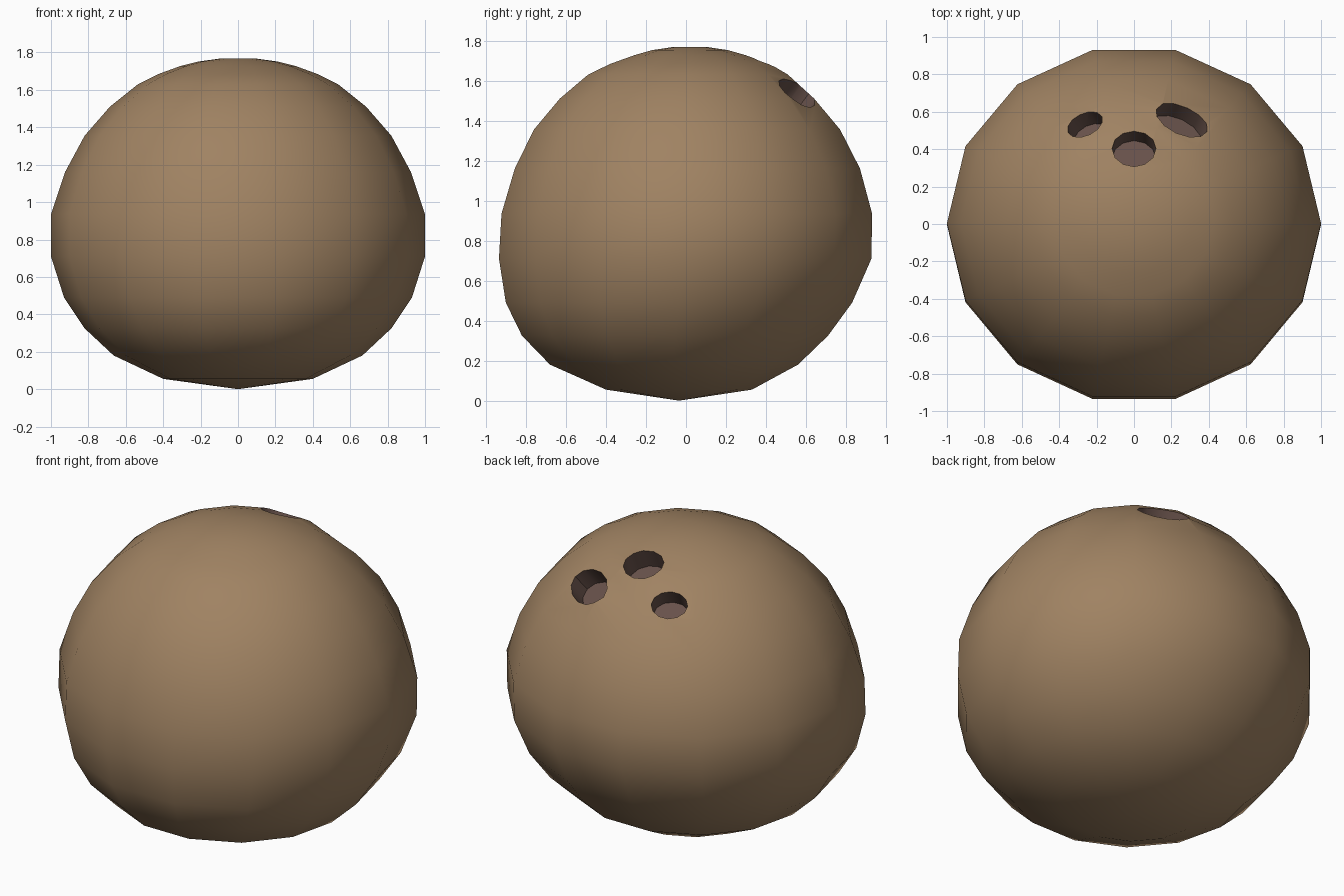
import bpy, bmesh
from math import cos, sin, pi, radians
from mathutils import Vector, Matrix
from mathutils.bvhtree import BVHTree

if "Cube" in bpy.data.objects:
    bpy.data.objects.remove(bpy.data.objects["Cube"])

SIDES = 14
# profile rings: radius in x, radius in y, y centre, height
RINGS = [
    (0.400, 0.374, -0.035, 0.055), (0.665, 0.636, -0.060, 0.180),
    (0.820, 0.785, -0.055, 0.325), (0.930, 0.888, -0.035, 0.490),
    (1.000, 0.955, -0.004, 0.710), (1.000, 0.950, 0.004, 0.935),
    (0.925, 0.885, 0.007, 1.160), (0.820, 0.785, 0.005, 1.355),
    (0.685, 0.652, 0.005, 1.510), (0.535, 0.512, 0.010, 1.630),
    (0.430, 0.410, 0.020, 1.683), (0.310, 0.285, 0.020, 1.727),
    (0.210, 0.195, 0.020, 1.752), (0.085, 0.080, 0.020, 1.769),
]


def material(name, rgb):
    m = bpy.data.materials.new(name)
    m.diffuse_color = (*rgb, 1)
    m.use_nodes = True
    m.node_tree.nodes["Principled BSDF"].inputs["Base Color"].default_value = m.diffuse_color
    return m


brown = material("ball_brown", (0.35, 0.225, 0.123))
dark = material("hole_dark_brown", (0.135, 0.082, 0.068))

# ball body: lofted rings with a pointed bottom and a small flat top
bm = bmesh.new()
loops = [[bm.verts.new((rx * cos(2 * pi * i / SIDES),
                        cy + ry * sin(2 * pi * i / SIDES), z))
          for i in range(SIDES)] for rx, ry, cy, z in RINGS]
tip = bm.verts.new((0, -0.035, 0))
for i in range(SIDES):
    j = (i + 1) % SIDES
    bm.faces.new((tip, loops[0][j], loops[0][i]))
    for a, b in zip(loops, loops[1:]):
        bm.faces.new((a[i], a[j], b[j], b[i]))
bm.faces.new(loops[-1])
bmesh.ops.recalc_face_normals(bm, faces=bm.faces)
surface = BVHTree.FromBMesh(bm)
mesh = bpy.data.meshes.new("ball")
bm.to_mesh(mesh)
bm.free()
ball = bpy.data.objects.new("ball", mesh)
bpy.context.collection.objects.link(ball)
mesh.materials.append(brown)
mesh.materials.append(dark)


def drill(name, x, y, width, height, depth):
    """Cut an oval finger hole square to the surface above (x, y)."""
    point = surface.ray_cast(Vector((x, y, 3)), Vector((0, 0, -1)))[0]
    normal = (point - Vector((0, 0, 0.8))).normalized()
    across = Vector((0, 0, 1)).cross(normal).normalized()
    up = normal.cross(across)
    frame = Matrix((across, up, normal)).transposed().to_4x4()
    frame.translation = point
    top = 0.15
    cb = bmesh.new()
    bmesh.ops.create_cone(cb, cap_ends=True, segments=12, radius1=1,
                          radius2=1, depth=top + depth)
    place = (frame @ Matrix.Translation((0, 0, (top - depth) / 2))
             @ Matrix.Diagonal((width, height, 1, 1)))
    bmesh.ops.transform(cb, matrix=place, verts=cb.verts)
    for f in cb.faces:
        f.material_index = 1
    cm = bpy.data.meshes.new(name)
    cb.to_mesh(cm)
    cb.free()
    cm.materials.append(brown)
    cm.materials.append(dark)
    cutter = bpy.data.objects.new(name, cm)
    bpy.context.collection.objects.link(cutter)
    cutter.hide_render = True
    mod = ball.modifiers.new(name, 'BOOLEAN')
    mod.operation = 'DIFFERENCE'
    mod.solver = 'EXACT'
    mod.object = cutter
    bpy.ops.object.modifier_apply(modifier=mod.name)
    bpy.data.objects.remove(cutter)


# three finger holes
bpy.context.view_layer.objects.active = ball
ball.select_set(True)
drill("thumb_hole_cutter", 0, 0.405, 0.117, 0.104, 0.13)
drill("left_hole_cutter", -0.262, 0.532, 0.100, 0.080, 0.12)
drill("right_hole_cutter", 0.256, 0.556, 0.148, 0.102, 0.12)

# smooth ball with crisp hole rims
bpy.ops.object.shade_smooth_by_angle(angle=radians(40))
